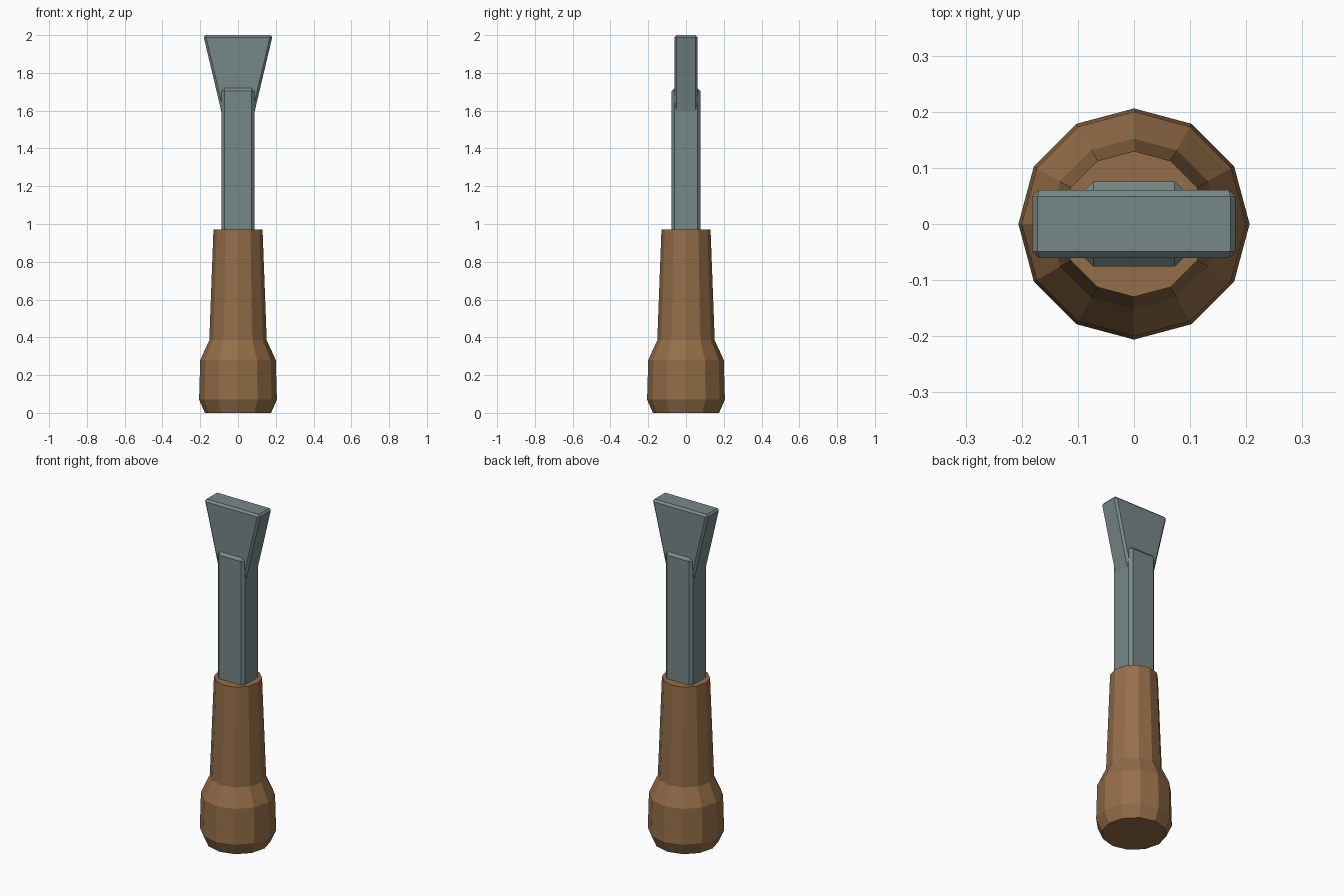
import bpy, bmesh, math

if "Cube" in bpy.data.objects:
    bpy.data.objects.remove(bpy.data.objects["Cube"])


def material(name, rgb):
    m = bpy.data.materials.new(name)
    m.diffuse_color = (*rgb, 1)
    m.use_nodes = True
    m.node_tree.nodes["Principled BSDF"].inputs["Base Color"].default_value = m.diffuse_color
    return m


wood = material("brown wood", (0.30, 0.155, 0.066))
steel = material("grey steel", (0.185, 0.245, 0.245))


def loft(name, rings, mat, bevel=0):
    """Join rings of points into a closed, capped solid."""
    bm = bmesh.new()
    loops = [[bm.verts.new(p) for p in ring] for ring in rings]
    n = len(loops[0])
    for a, b in zip(loops, loops[1:]):
        for i in range(n):
            j = (i + 1) % n
            bm.faces.new((a[i], a[j], b[j], b[i]))
    bm.faces.new(loops[0][::-1])
    bm.faces.new(loops[-1])
    bmesh.ops.recalc_face_normals(bm, faces=bm.faces)
    me = bpy.data.meshes.new(name)
    bm.to_mesh(me)
    bm.free()
    me.materials.append(mat)
    ob = bpy.data.objects.new(name, me)
    bpy.context.collection.objects.link(ob)
    if bevel:
        mod = ob.modifiers.new("chamfer", 'BEVEL')
        mod.width = bevel
        mod.segments = 1
        mod.limit_method = 'ANGLE'
    return ob


def circle(r, z, n=12):
    return [(r * math.cos(math.tau * i / n), r * math.sin(math.tau * i / n), z)
            for i in range(n)]


def rect(x, y, z):
    return [(-x, -y, z), (x, -y, z), (x, y, z), (-x, y, z)]


# Turned twelve-sided handle with a swollen butt
profile = [(0.175, 0), (0.206, 0.07), (0.2, 0.28), (0.152, 0.385), (0.13, 0.97)]
loft("handle", [circle(r, z) for r, z in profile], wood)

# Straight chamfered shank, sunk into the handle
loft("shank", [rect(0.088, 0.076, 0.9), rect(0.088, 0.076, 1.72)], steel, 0.016)

# Flared blade, rooted inside the shank
loft("blade", [rect(0.082, 0.061, 1.57), rect(0.184, 0.061, 2.0)], steel, 0.012)
